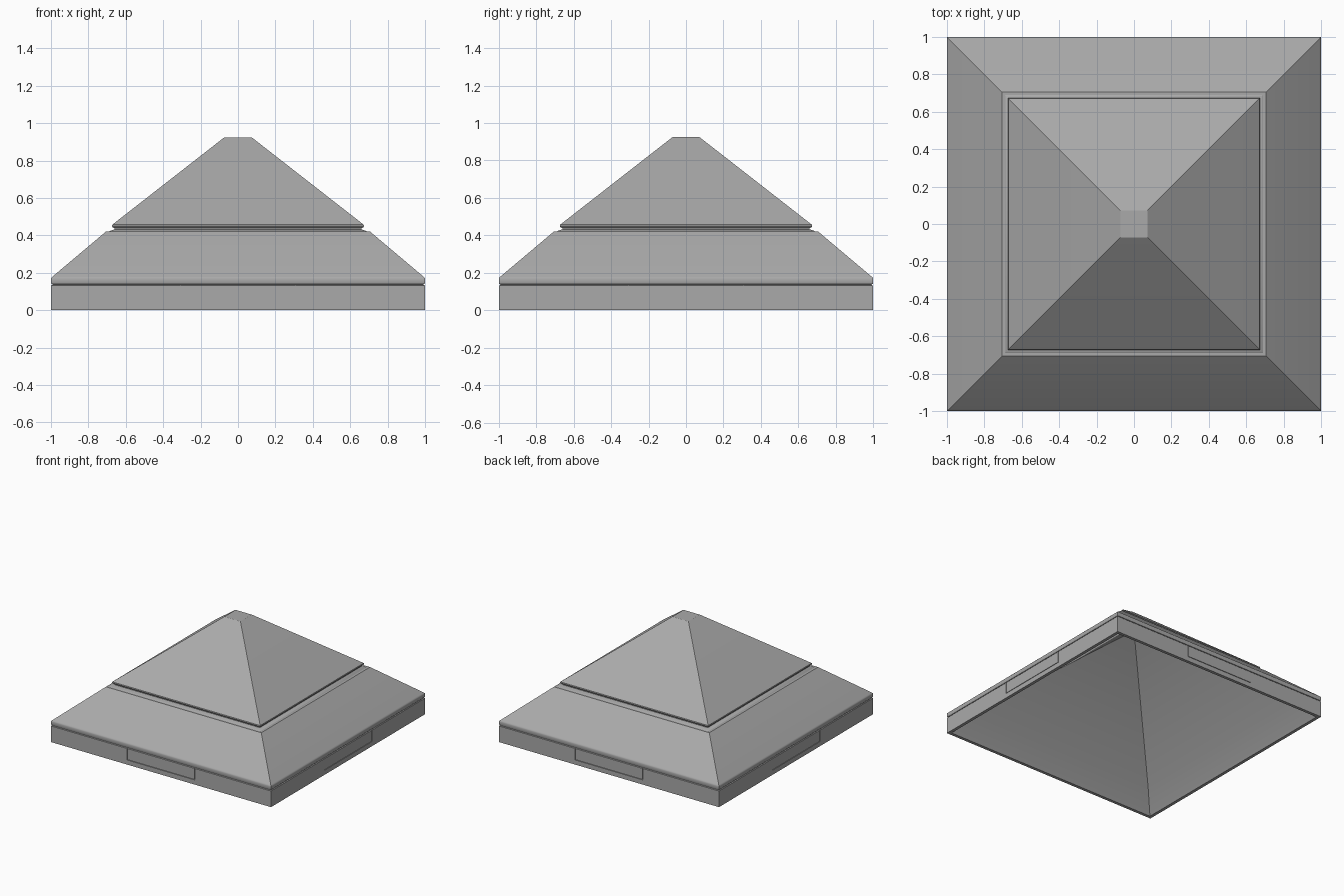
import bpy, bmesh, math
from mathutils import Matrix

if "Cube" in bpy.data.objects:
    bpy.data.objects.remove(bpy.data.objects["Cube"])

grey = bpy.data.materials.new("mid_grey")
grey.diffuse_color = (0.4, 0.4, 0.4, 1)
grey.use_nodes = True
grey.node_tree.nodes["Principled BSDF"].inputs["Base Color"].default_value = grey.diffuse_color


def finish(name, bm):
    bmesh.ops.recalc_face_normals(bm, faces=bm.faces)
    me = bpy.data.meshes.new(name)
    bm.to_mesh(me)
    bm.free()
    me.materials.append(grey)
    ob = bpy.data.objects.new(name, me)
    bpy.context.collection.objects.link(ob)
    return ob


def square_loft(name, profile):
    """Closed shell from square rings (half width, z), capped at both ends."""
    bm = bmesh.new()
    rings = [[bm.verts.new((sx * r, sy * r, z))
              for sx, sy in ((-1, -1), (1, -1), (1, 1), (-1, 1))]
             for r, z in profile]
    bm.faces.new(rings[0])
    bm.faces.new(rings[-1])
    for a, b in zip(rings, rings[1:]):
        for i in range(4):
            j = (i + 1) % 4
            bm.faces.new((a[i], a[j], b[j], b[i]))
    return finish(name, bm)


# Outside: band, seam, rounded eave, lower slope, ledge groove, upper slope, tip
outside = [(1.0, 0.0), (1.0, 0.132), (0.992, 0.134), (0.992, 0.138), (0.997, 0.140),
           (1.0, 0.146), (1.0, 0.168), (0.998, 0.173), (0.992, 0.179),
           (0.706, 0.420), (0.690, 0.420), (0.684, 0.424), (0.660, 0.432), (0.660, 0.438),
           (0.670, 0.443), (0.674, 0.449), (0.672, 0.457), (0.078, 0.920), (0.072, 0.924)]

# Inside: near-pointed ceiling, then a steeper skirt down to the thin rim
inside = [(0.005, 0.815), (0.86, 0.165), (0.975, 0.0)]

cap = square_loft("post_cap", inside + outside)

# Shallow grooves outlining a tab in the middle of each side
bm = bmesh.new()
for k in range(4):
    rot = Matrix.Rotation(k * math.pi / 2, 4, 'Z')
    for x, z, w, h in ((-0.306, 0.0865, 0.004, 0.097), (0.306, 0.0865, 0.004, 0.097),
                       (0, 0.040, 0.616, 0.004)):
        bmesh.ops.create_cube(bm, size=1, matrix=rot @ Matrix.Translation((x, -1.0, z))
                              @ Matrix.Diagonal((w, 0.016, h, 1)))
cutter = finish("tab_groove_cutter", bm)
cutter.hide_render = True
cutter.hide_viewport = True
cut = cap.modifiers.new("tab_grooves", 'BOOLEAN')
cut.operation = 'DIFFERENCE'
cut.solver = 'EXACT'
cut.use_self = True
cut.object = cutter

# Round the eave softly, keep the real edges sharp
bpy.context.view_layer.objects.active = cap
cap.select_set(True)
bpy.ops.object.shade_smooth_by_angle(angle=math.radians(30))
